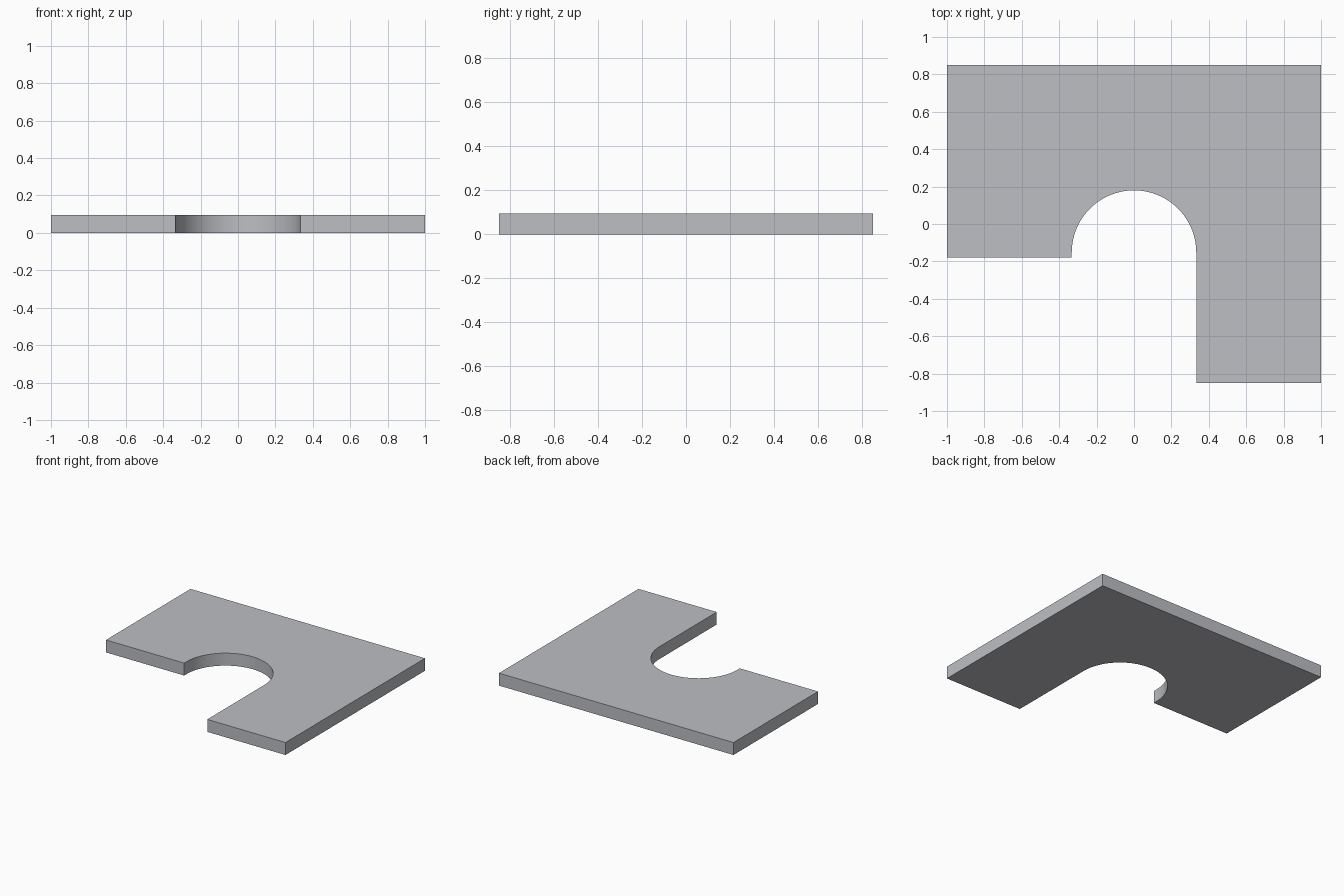
import bpy, bmesh, math

if "Cube" in bpy.data.objects:
    bpy.data.objects.remove(bpy.data.objects["Cube"])

HEIGHT = 0.096
HALF_X, HALF_Y = 1.0, 0.85
NOTCH_R, NOTCH_Y = 0.333, -0.153   # rounded notch radius and centre height
STEP_Y = -0.18                     # front edge of the short left wing
SEGMENTS = 40

# Plan outline: left wing, rounded notch, long right wing, straight back
outline = [(-HALF_X, HALF_Y), (-HALF_X, STEP_Y), (-NOTCH_R, STEP_Y)]
for i in range(SEGMENTS + 1):
    a = math.pi * (1 - i / SEGMENTS)
    outline.append((NOTCH_R * math.cos(a), NOTCH_Y + NOTCH_R * math.sin(a)))
outline += [(NOTCH_R, -HALF_Y), (HALF_X, -HALF_Y), (HALF_X, HALF_Y)]

# Extrude the outline into a flat slab
bm = bmesh.new()
base = bm.faces.new([bm.verts.new((x, y, 0)) for x, y in outline])
top = bmesh.ops.extrude_face_region(bm, geom=[base], use_keep_orig=True)
bmesh.ops.translate(bm, vec=(0, 0, HEIGHT),
                    verts=[v for v in top["geom"] if isinstance(v, bmesh.types.BMVert)])
bmesh.ops.recalc_face_normals(bm, faces=bm.faces)

mesh = bpy.data.meshes.new("notched_slab")
bm.to_mesh(mesh)
bm.free()
slab = bpy.data.objects.new("notched_slab", mesh)
bpy.context.collection.objects.link(slab)

# Single grey finish
grey = bpy.data.materials.new("light_grey")
grey.diffuse_color = (0.51, 0.52, 0.55, 1)
grey.use_nodes = True
grey.node_tree.nodes["Principled BSDF"].inputs["Base Color"].default_value = grey.diffuse_color
mesh.materials.append(grey)

# Smooth notch wall, sharp corners
bpy.context.view_layer.objects.active = slab
slab.select_set(True)
bpy.ops.object.shade_smooth_by_angle(angle=math.radians(30))
